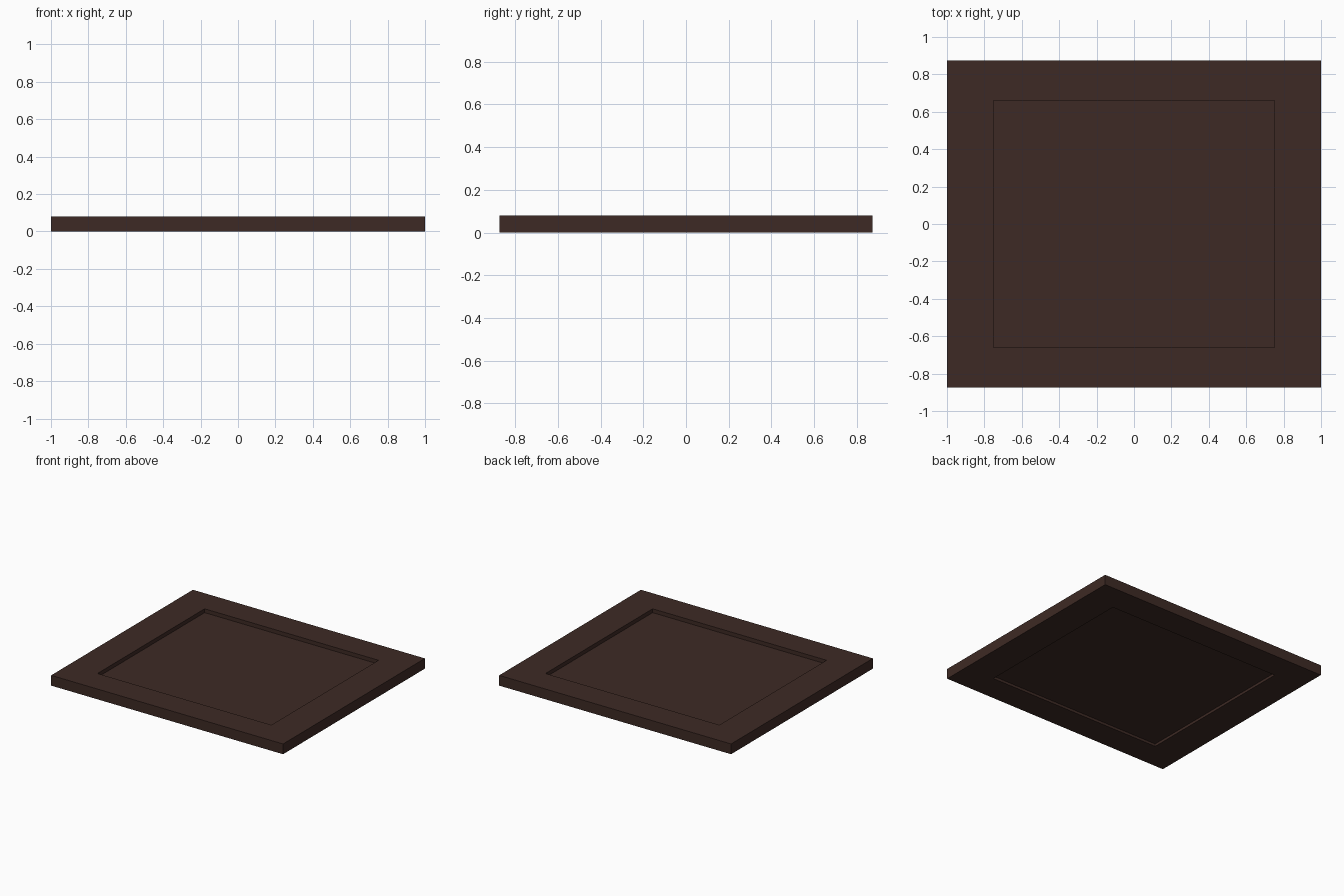
import bpy, bmesh

if "Cube" in bpy.data.objects:
    bpy.data.objects.remove(bpy.data.objects["Cube"])

W, D, H = 1.0, 0.873, 0.08        # outer half width, half depth, thickness
IW, ID = 0.75, 0.66               # opening half sizes
PANEL_BOTTOM, PANEL_TOP = 0.02, 0.05

wood = bpy.data.materials.new("dark_wood")
wood.diffuse_color = (0.048, 0.023, 0.018, 1)
wood.use_nodes = True
wood.node_tree.nodes["Principled BSDF"].inputs["Base Color"].default_value = wood.diffuse_color


def finish(name, bm):
    bmesh.ops.recalc_face_normals(bm, faces=bm.faces)
    mesh = bpy.data.meshes.new(name)
    bm.to_mesh(mesh)
    bm.free()
    mesh.materials.append(wood)
    obj = bpy.data.objects.new(name, mesh)
    bpy.context.collection.objects.link(obj)
    return obj


def loop(bm, w, d, z):
    return [bm.verts.new((sx * w, sy * d, z))
            for sx, sy in ((-1, -1), (1, -1), (1, 1), (-1, 1))]


# Frame: rectangular section swept around the four sides
bm = bmesh.new()
rings = [loop(bm, W, D, 0), loop(bm, W, D, H), loop(bm, IW, ID, H), loop(bm, IW, ID, 0)]
for k in range(4):
    a, b = rings[k], rings[(k + 1) % 4]
    for i in range(4):
        j = (i + 1) % 4
        bm.faces.new((a[i], a[j], b[j], b[i]))
finish("frame", bm)

# Panel: thin board recessed on both sides of the frame
bm = bmesh.new()
bmesh.ops.create_cube(bm, size=1)
bmesh.ops.scale(bm, vec=(2 * IW, 2 * ID, PANEL_TOP - PANEL_BOTTOM), verts=bm.verts)
bmesh.ops.translate(bm, vec=(0, 0, (PANEL_TOP + PANEL_BOTTOM) / 2), verts=bm.verts)
finish("recessed_panel", bm)
